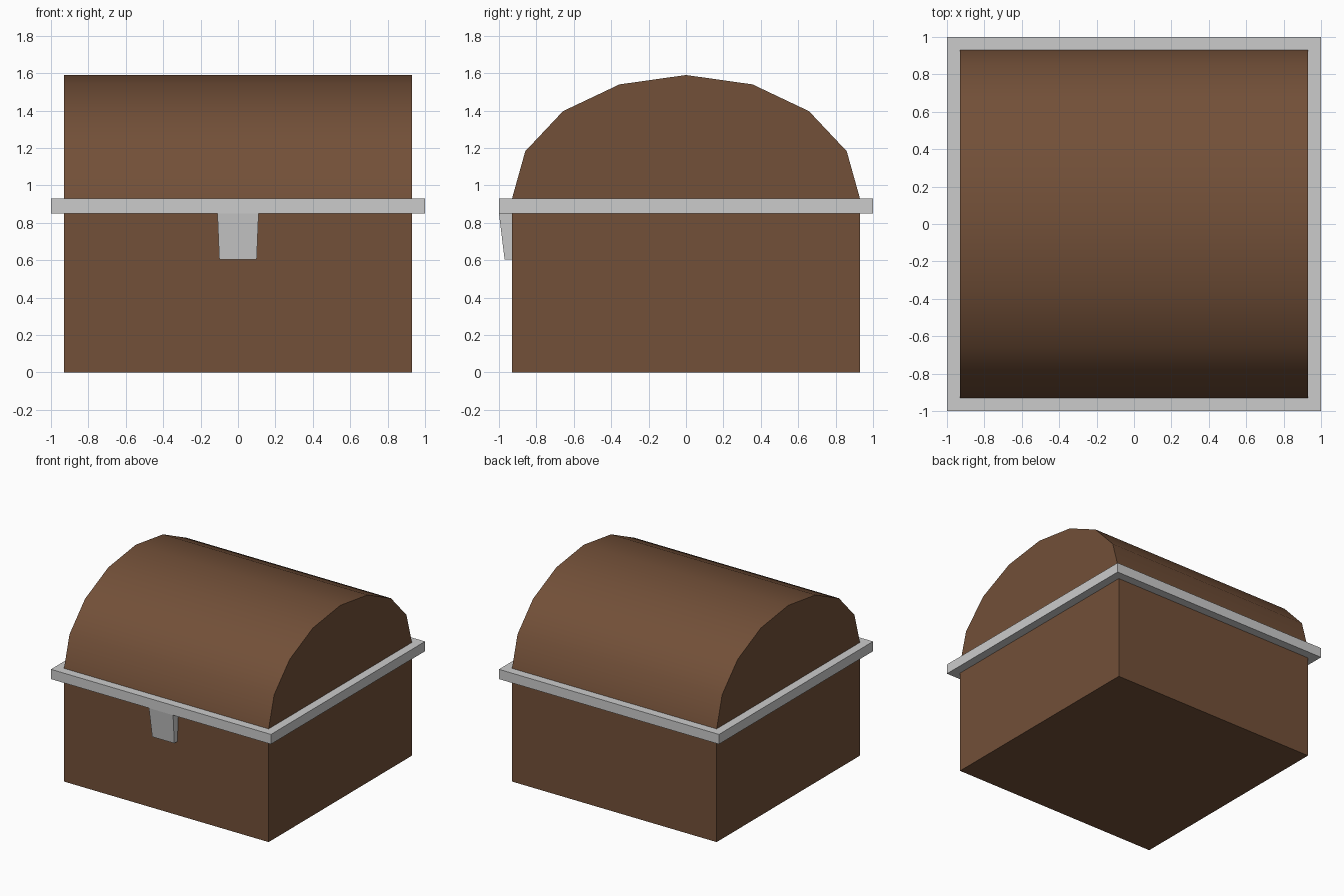
import bpy, bmesh, math

if "Cube" in bpy.data.objects:
    bpy.data.objects.remove(bpy.data.objects["Cube"])

HALF = 0.93      # half width of body and lid
RIM_LOW, RIM_TOP = 0.85, 0.93
DOME = 0.66      # lid rise above the rim

wood = bpy.data.materials.new("wood")
wood.diffuse_color = (0.17, 0.08, 0.04, 1)
wood.use_nodes = True
wood.node_tree.nodes["Principled BSDF"].inputs["Base Color"].default_value = wood.diffuse_color


def loft(name, lower, upper, material=None):
    """Closed solid between two matching loops of points."""
    bm = bmesh.new()
    a = [bm.verts.new(p) for p in lower]
    b = [bm.verts.new(p) for p in upper]
    n = len(a)
    bm.faces.new(a[::-1])
    bm.faces.new(b)
    for i in range(n):
        j = (i + 1) % n
        bm.faces.new((a[i], a[j], b[j], b[i]))
    bmesh.ops.recalc_face_normals(bm, faces=bm.faces)
    mesh = bpy.data.meshes.new(name)
    bm.to_mesh(mesh)
    bm.free()
    obj = bpy.data.objects.new(name, mesh)
    bpy.context.collection.objects.link(obj)
    if material:
        mesh.materials.append(material)
    return obj


def rect(x, y0, y1, z):
    return [(-x, y0, z), (x, y0, z), (x, y1, z), (-x, y1, z)]


# Wooden body
loft("chest_body", rect(HALF, -HALF, HALF, 0), rect(HALF, -HALF, HALF, RIM_LOW), wood)

# Metal rim between body and lid
loft("metal_rim", rect(1, -1, 1, RIM_LOW), rect(1, -1, 1, RIM_TOP))

# Tapered latch hanging from the front of the rim
loft("latch", rect(0.10, -0.97, -HALF, 0.605), rect(0.11, -1, -HALF, RIM_LOW))

# Domed lid: eight-sided half ellipse running along x
arc = [(HALF * math.cos(math.pi * i / 8), RIM_TOP + DOME * math.sin(math.pi * i / 8))
       for i in range(9)]
lid = loft("domed_lid", [(-HALF, y, z) for y, z in arc], [(HALF, y, z) for y, z in arc], wood)
bpy.context.view_layer.objects.active = lid
lid.select_set(True)
bpy.ops.object.shade_smooth_by_angle(angle=math.radians(40))
